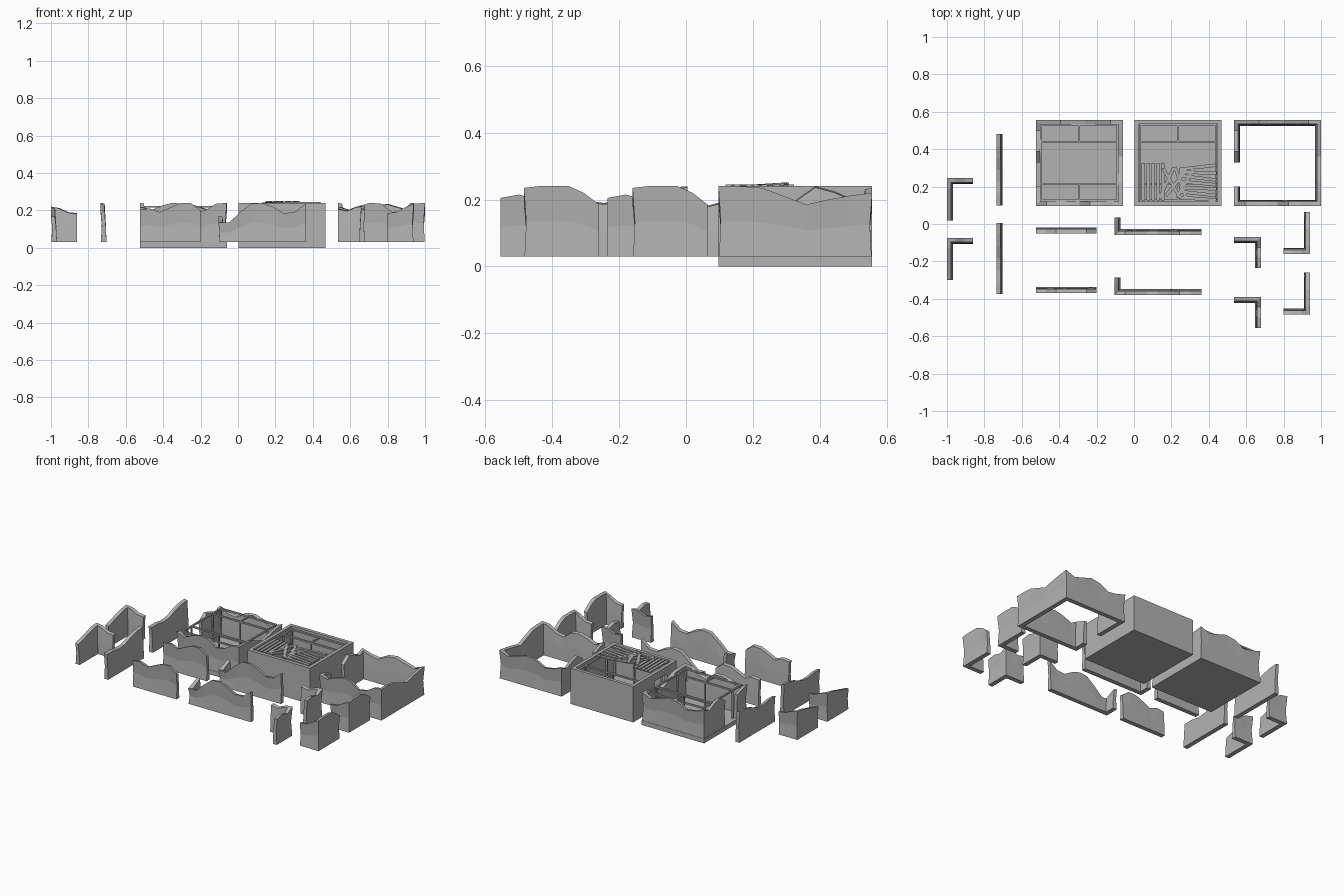
import bpy, bmesh, math, random
from mathutils import Vector, Matrix

if "Cube" in bpy.data.objects:
    bpy.data.objects.remove(bpy.data.objects["Cube"])

random.seed(4)
stone = bpy.data.materials.new("plain_grey")
stone.diffuse_color = (0.45, 0.45, 0.45, 1)
stone.use_nodes = True
stone.node_tree.nodes["Principled BSDF"].inputs["Base Color"].default_value = stone.diffuse_color


def finish(name, bm):
    bmesh.ops.recalc_face_normals(bm, faces=bm.faces)
    me = bpy.data.meshes.new(name)
    bm.to_mesh(me)
    bm.free()
    me.materials.append(stone)
    ob = bpy.data.objects.new(name, me)
    bpy.context.collection.objects.link(ob)
    return ob


def add_box(bm, lo, hi, rot=None):
    lo, hi = Vector(lo), Vector(hi)
    m = Matrix.Translation((lo + hi) / 2)
    if rot:
        m = m @ rot
    m = m @ Matrix.Diagonal((*(hi - lo), 1))
    bmesh.ops.create_cube(bm, size=1, matrix=m)


def broken_wall(name, corners, tops, dx=0, dy=0):
    """Ragged wall along its outer line; the inside is on the left of travel."""
    pts = []
    for (a, b), hs in zip(zip(corners, corners[1:]), tops):
        a, b = Vector(a), Vector(b)
        for i, h in enumerate(hs):
            if i == 0 and pts:
                continue
            pts.append((a.lerp(b, i / (len(hs) - 1)), h))
    bm, rows = bmesh.new(), []
    for i, (p, h) in enumerate(pts):
        normals = []
        for j, k in ((i - 1, i), (i, i + 1)):
            if j >= 0 and k < len(pts):
                d = (pts[k][0] - pts[j][0]).normalized()
                normals.append(Vector((-d.y, d.x)))
        n = normals[0]
        if len(normals) == 2 and n.dot(normals[1]) < 0.5:
            n = n + normals[1]
        mid = 0.03 + (h - 0.03) * 0.5
        # foot, waist and leaning crest on both faces
        section = ((0.002, 0.03), (0.007, mid), (0, h),
                   (0.022, h - 0.004), (0.028, mid), (0.032, 0.03))
        rows.append([bm.verts.new((p.x + n.x * o + dx, p.y + n.y * o + dy, z))
                     for o, z in section])
    for r, s in zip(rows, rows[1:]):
        for i in range(6):
            j = (i + 1) % 6
            bm.faces.new((r[i], r[j], s[j], s[i]))
    bm.faces.new(rows[0])
    bm.faces.new(rows[-1])
    return finish(name, bm)


# Loose wall pieces, each kept twice
pieces = [
    ("corner_wall_left", -0.32, [(-.86, .245), (-1, .245), (-1, .02)],
     [(.185, .19, .212, .22), (.22, .215, .2, .185, .17)]),
    ("side_wall", -0.475, [(-.735, .48), (-.735, .10)],
     [(.24, .235, .22, .195, .19, .2, .2)]),
    ("straight_wall", -0.32, [(-.525, -.05), (-.2, -.05)],
     [(.205, .21, .19, .215, .238, .24, .2)]),
    ("long_wall", -0.32, [(-.105, .035), (-.105, -.06), (.36, -.06)],
     [(.17, .15, .135), (.135, .135, .19, .235, .24, .22, .185, .19, .235)]),
    ("corner_wall_inner", -0.32, [(.68, -.235), (.68, -.07), (.535, -.07)],
     [(.205, .215, .2, .225), (.225, .22, .2, .21)]),
    ("corner_wall_right", -0.325, [(.80, -.16), (.94, -.16), (.94, .065)],
     [(.185, .19, .215, .235), (.235, .24, .24, .24, .22, .185)]),
]
for name, dy, corners, tops in pieces:
    broken_wall(name, corners, tops)
    broken_wall(name + "_copy", corners, tops, dy=dy)

# Ruined wall ring, standing alone and again on the ruined house
ring = [(.535, .2), (.535, .097), (1, .097), (1, .557), (.535, .557), (.535, .33)]
ring_tops = [(.19, .21, .22),
             (.22, .2, .225, .24, .235, .19, .2, .235, .24),
             (.24, .24, .235, .21, .185, .2, .212, .22),
             (.22, .195, .215, .235, .225, .19, .2, .22),
             (.22, .2, .225, .24, .2)]
broken_wall("wall_ring", ring, ring_tops)
broken_wall("house_ring", ring, ring_tops, dx=-1.06)


# Foundation and timber frame shared by both houses
def house_base(name, x0):
    y0, x1, y1 = 0.097, x0 + 0.465, 0.557
    bm = bmesh.new()
    add_box(bm, (x0, y0, 0), (x1, y1, 0.03))
    finish(name + "_slab", bm)
    bm = bmesh.new()
    t, e = 0.005, 0.028
    xs = (x0 + e, (x0 + x1) / 2, x1 - e)
    ys = (y0 + e, 0.215, 0.44, y1 - e)
    for y in ys:
        add_box(bm, (xs[0] - t, y - t, .214), (xs[2] + t, y + t, .224))
    for x in (xs[0], xs[2]):
        add_box(bm, (x - t, ys[0], .214), (x + t, ys[3], .224))
    for a, b in ((0, 1), (2, 3)):
        add_box(bm, (xs[1] - t, ys[a], .214), (xs[1] + t, ys[b], .224))
    for x in xs:
        for y in ys:
            if x != xs[1] or y in ys[1:3]:
                add_box(bm, (x - t, y - t, 0.03), (x + t, y + t, .222))
    finish(name + "_frame", bm)


house_base("ruined_house", -0.525)
house_base("whole_house", 0.003)

# Whole house walls with a doorway on the left
bm = bmesh.new()
x0, x1, y0, y1, w = 0.003, 0.468, 0.097, 0.557, 0.022
for lo, hi in (((x0, y0), (x1, y0 + w)), ((x0, y1 - w), (x1, y1)),
               ((x1 - w, y0 + w), (x1, y1 - w)),
               ((x0, y0 + w), (x0 + w, .2)), ((x0, .33), (x0 + w, y1 - w))):
    add_box(bm, (*lo, 0.03), (*hi, 0.24))
add_box(bm, (x0, .2, .19), (x0 + w, .33, .24))
finish("whole_house_walls", bm)

# Loose roof planks: upright rows, a tumbled middle, level rows
bm = bmesh.new()
for i in range(5):
    x = 0.05 + i * 0.026
    add_box(bm, (x - .009, .125, .232), (x + .009, .325, .240))
for i, a in enumerate((-25, 30, -38, 20, -30)):
    x = 0.175 + i * 0.025
    r = Matrix.Rotation(math.radians(a), 4, 'Z') @ Matrix.Rotation(0.05, 4, 'X')
    add_box(bm, (x - .009, .13, .238), (x + .009, .31, .246), r)
for i in range(7):
    y = 0.135 + i * 0.028
    r = Matrix.Rotation(random.uniform(-.14, .14), 4, 'Z')
    add_box(bm, (.24, y - .009, .236), (.44, y + .009, .245), r)
finish("roof_planks", bm)
